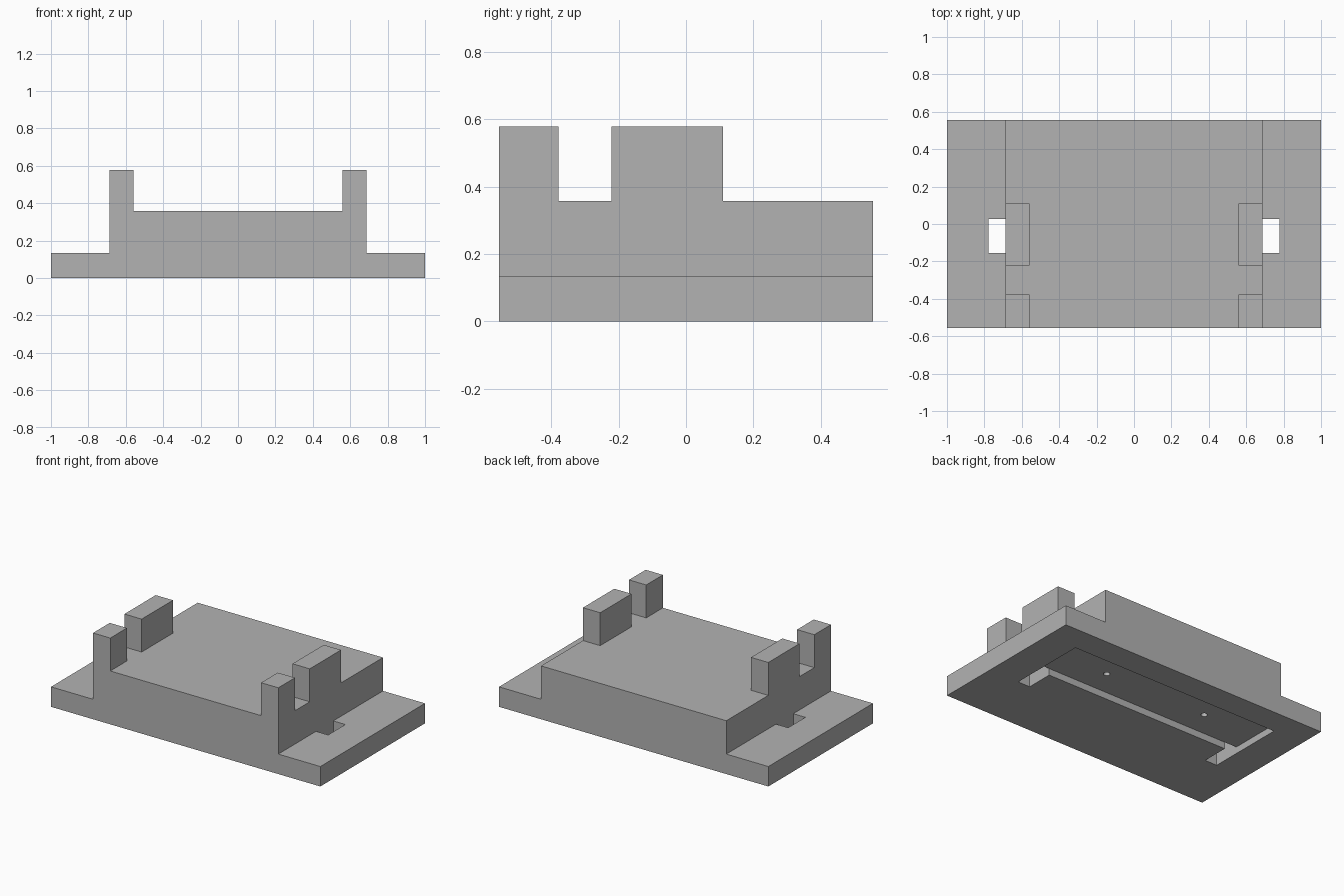
import bpy
import bmesh
from mathutils import Matrix, Vector

cube = bpy.data.objects.get("Cube")
if cube:
    bpy.data.objects.remove(cube, do_unlink=True)

# Main dimensions
HALF_W, HALF_D = 1.0, 0.555
PLATE_TOP, DECK_TOP, POST_TOP = 0.134, 0.358, 0.579
BLOCK_X, POST_X, SLOT_X = 0.688, 0.56, 0.778
SLOT_FRONT, SLOT_BACK, POCKET_BACK = -0.155, 0.028, 0.38
POCKET_TOP = 0.045

grey = bpy.data.materials.new("plain grey")
grey.use_nodes = True
colour = (0.45, 0.45, 0.45, 1.0)
grey.diffuse_color = colour
grey.node_tree.nodes["Principled BSDF"].inputs["Base Color"].default_value = colour


def add_object(name, bm):
    bmesh.ops.recalc_face_normals(bm, faces=bm.faces)
    mesh = bpy.data.meshes.new(name)
    bm.to_mesh(mesh)
    bm.free()
    mesh.materials.append(grey)
    obj = bpy.data.objects.new(name, mesh)
    bpy.context.collection.objects.link(obj)
    return obj


def box(name, xs, ys, zs):
    bm = bmesh.new()
    bmesh.ops.create_cube(bm, size=1)
    lo, hi = (Vector(c) for c in zip(xs, ys, zs))
    for v in bm.verts:
        v.co = (lo + hi) / 2 + v.co * (hi - lo)
    return add_object(name, bm)


def cylinder(name, x, y, radius, z0, z1):
    bm = bmesh.new()
    bmesh.ops.create_cone(bm, cap_ends=True, segments=24, radius1=radius, radius2=radius,
                          depth=z1 - z0, matrix=Matrix.Translation((x, y, (z0 + z1) / 2)))
    return add_object(name, bm)


def combine(target, tool, operation):
    tool.hide_render = True
    mod = target.modifiers.new(operation.title(), 'BOOLEAN')
    mod.operation = operation
    mod.solver = 'EXACT'
    mod.object = tool
    bpy.context.view_layer.objects.active = target
    bpy.ops.object.modifier_apply(modifier=mod.name)
    bpy.data.objects.remove(tool, do_unlink=True)


# Stepped body: flanged plate and raised deck from one front profile
half = [(HALF_W, 0), (HALF_W, PLATE_TOP), (BLOCK_X, PLATE_TOP), (BLOCK_X, DECK_TOP)]
profile = half + [(-x, z) for x, z in reversed(half)]
bm = bmesh.new()
face = bm.faces.new([bm.verts.new((x, -HALF_D, z)) for x, z in profile])
extruded = bmesh.ops.extrude_face_region(bm, geom=[face])["geom"]
bmesh.ops.translate(bm, vec=(0, 2 * HALF_D, 0),
                    verts=[g for g in extruded if isinstance(g, bmesh.types.BMVert)])
body = add_object("mounting_base", bm)

# Shallow pocket across the underside
combine(body, box("pocket_cutter", (-SLOT_X, SLOT_X), (SLOT_BACK, POCKET_BACK),
                  (-0.1, POCKET_TOP)), 'DIFFERENCE')

for side in (-1, 1):
    # Short front post and longer rear post on each deck edge
    xs = sorted((side * POST_X, side * BLOCK_X))
    for y0, y1 in ((-HALF_D, -0.378), (-0.222, 0.11)):
        combine(body, box("post", xs, (y0, y1), (DECK_TOP - 0.1, POST_TOP)), 'UNION')
    # Through slot in the flange
    xs = sorted((side * BLOCK_X, side * SLOT_X))
    combine(body, box("slot_cutter", xs, (SLOT_FRONT, SLOT_BACK), (-0.1, 0.2)), 'DIFFERENCE')
    # Blind screw hole in the pocket ceiling
    combine(body, cylinder("screw_hole_cutter", side * 0.382, 0.2, 0.02, 0.01, 0.22),
            'DIFFERENCE')

# Crisp machined edges
for poly in body.data.polygons:
    poly.use_smooth = False
